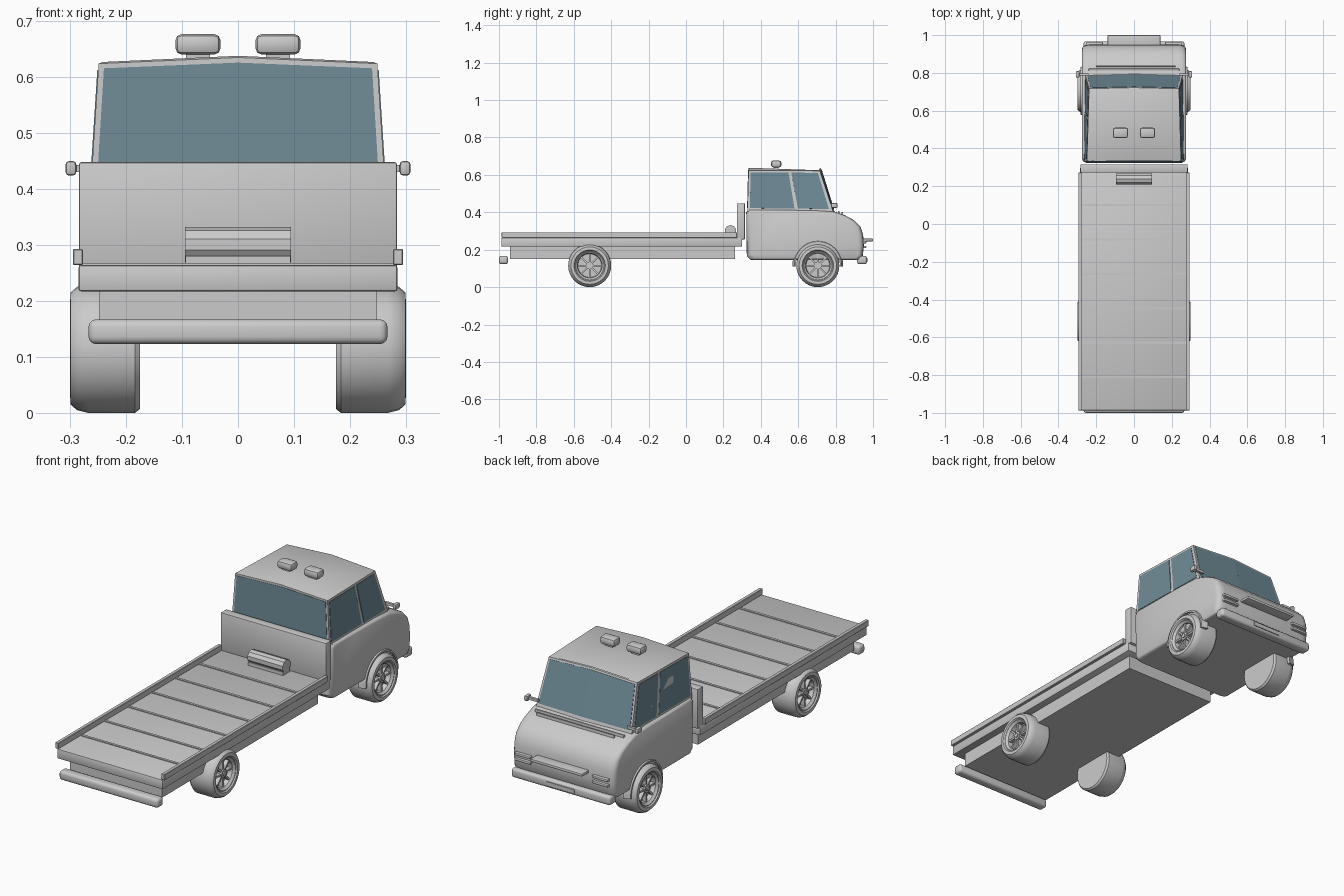
import bpy, bmesh, math
from mathutils import Vector, Matrix

if "Cube" in bpy.data.objects:
    bpy.data.objects.remove(bpy.data.objects["Cube"])

glass = bpy.data.materials.new("glass")
glass.diffuse_color = (0.16, 0.26, 0.31, 1)
glass.use_nodes = True
glass.node_tree.nodes["Principled BSDF"].inputs["Base Color"].default_value = glass.diffuse_color


def add(name, bm, smooth=True, mat=None):
    bmesh.ops.recalc_face_normals(bm, faces=bm.faces)
    me = bpy.data.meshes.new(name)
    bm.to_mesh(me)
    bm.free()
    ob = bpy.data.objects.new(name, me)
    bpy.context.collection.objects.link(ob)
    if mat:
        me.materials.append(mat)
    if smooth:
        bpy.ops.object.select_all(action='DESELECT')
        ob.select_set(True)
        bpy.context.view_layer.objects.active = ob
        bpy.ops.object.shade_smooth_by_angle(angle=math.radians(35))
    return ob


def box(name, x, y, z, bevel=0.0, segs=2):
    bm = bmesh.new()
    size = (x[1] - x[0], y[1] - y[0], z[1] - z[0])
    mid = (sum(x) / 2, sum(y) / 2, sum(z) / 2)
    bmesh.ops.create_cube(bm, size=1, matrix=Matrix.Translation(mid) @ Matrix.Diagonal((*size, 1)))
    if bevel:
        bmesh.ops.bevel(bm, geom=bm.edges[:], offset=bevel, segments=segs, profile=0.5, affect='EDGES')
    return add(name, bm)


def loft(name, rings, caps=True, closed=False):
    bm = bmesh.new()
    vs = [[bm.verts.new(p) for p in r] for r in rings]
    n = len(rings[0])
    pairs = list(zip(vs, vs[1:])) + ([(vs[-1], vs[0])] if closed else [])
    for a, b in pairs:
        for i in range(n):
            bm.faces.new((a[i], a[(i + 1) % n], b[(i + 1) % n], b[i]))
    if caps:
        bm.faces.new(vs[0])
        bm.faces.new(vs[-1])
    return add(name, bm)


def cylinder_x(name, x0, x1, y, z, r, n):
    ring = [(y + r * math.cos(2 * math.pi * (i + .5) / n), z + r * math.sin(2 * math.pi * (i + .5) / n)) for i in range(n)]
    return loft(name, [[(x, *p) for p in ring] for x in (x0, x1)])


# Flat bed, chassis and rear bumper
box("bed_deck", (-.285, .285), (-.987, .30), (.217, .264), .005)
box("chassis", (-.248, .248), (-.94, .262), (.15, .22))
box("rear_bumper", (-.267, .267), (-1, -.952), (.123, .167), .013, 3)
box("headboard", (-.284, .284), (.272, .315), (.255, .448), .004)
for i in range(6):
    y = -.81 + i * .182
    box("deck_strip", (-.278, .278), (y - .006, y + .006), (.26, .268))
for s in (-1, 1):
    box("side_rail", sorted((s * .277, s * .295)), (-.987, .272), (.264, .293), .002, 1)

# Winch drum
cylinder_x("winch_drum", -.095, .095, .238, .301, .031, 10)
box("winch_base", (-.094, .094), (.212, .264), (.26, .28))

# Cab lower body: side profile lofted across the width with rounded shoulders
profile = [(.345, .145), (.325, .165), (.322, .40), (.335, .416), (.50, .414), (.68, .412), (.79, .405),
           (.85, .384), (.90, .357), (.932, .325), (.947, .28), (.951, .22), (.945, .165), (.93, .145)]
stations = [(.236, 1), (.254, .993), (.266, .975), (.273, .95), (.276, .915)]
stations = [(-x, k) for x, k in reversed(stations)] + stations
loft("cab_body", [[(x, .62 + (y - .62) * k, .28 + (z - .28) * k) for y, z in profile] for x, k in stations])

# Cab upper shell with a gently peaked roof
LO = [(-.263, .328, .405), (0, .328, .405), (.263, .328, .405),
      (.258, .788, .400), (0, .795, .400), (-.258, .788, .400)]
HI = [(-.249, .334, .624), (0, .334, .635), (.249, .334, .624),
      (.238, .716, .622), (0, .722, .634), (-.238, .716, .622)]
roof = [(x * .97, .525 + (y - .525) * .97, z + .003) for x, y, z in HI]
loft("cab_upper", [LO, HI, roof])


# Window panes lie just proud of the shell; u, v are fractions across and up
def pane(name, a, b, c, d, u0, u1, v0, v1):
    a, b, c, d = map(Vector, (a, b, c, d))

    def at(u, v):
        return a.lerp(b, u).lerp(d.lerp(c, u), v)
    n = (b - a).cross(d - a).normalized()
    if n.dot((a + b) / 2 - Vector((0, .56, .5))) < 0:
        n = -n
    bm = bmesh.new()
    pts = [at(u0, v0), at(u1, v0), at(u1, v1), at(u0, v1)]
    lo, hi = [[bm.verts.new(p + n * k) for p in pts] for k in (-.004, .002)]
    bm.faces.new(hi)
    bm.faces.new(lo)
    for i in range(4):
        j = (i + 1) % 4
        bm.faces.new((lo[i], lo[j], hi[j], hi[i]))
    add(name, bm, False, glass)


for i, j, nm in ((0, 1, "rear_window"), (2, 1, "rear_window"), (3, 4, "windshield"), (5, 4, "windshield")):
    pane(nm, LO[i], LO[j], HI[j], HI[i], .04, 1, .08, .96)
for i, j in ((2, 3), (0, 5)):
    pane("rear_side_window", LO[i], LO[j], HI[j], HI[i], .03, .555, .08, .95)
    pane("front_side_window", LO[i], LO[j], HI[j], HI[i], .595, .96, .08, .95)

# Roof lights, mirrors, headlamp bars and wheel arch lips
for s in (-1, 1):
    box("roof_light", sorted((s * .031, s * .112)), (.455, .51), (.640, .677), .012)
    box("roof_light_foot", sorted((s * .05, s * .093)), (.47, .495), (.62, .645))
    box("mirror", sorted((s * .289, s * .308)), (.775, .81), (.424, .45), .006)
    box("mirror_arm", sorted((s * .24, s * .292)), (.786, .798), (.43, .443))
    for z in (.208, .234):
        box("headlamp_bar", sorted((s * .165, s * .252)), (.925, .964), (z, z + .013), .004)
    arch = []
    for k in range(17):
        t = math.pi * (k / 16 * 1.04 - .02)
        arch.append([(s * x, .705 + r * math.cos(t), .118 + r * math.sin(t))
                     for x, r in ((.25, .118), (.283, .118), (.283, .126), (.25, .136))])
    loft("wheel_arch", arch)

# Front bumper, plate, grille shelf and windscreen cowl
box("front_bumper", (-.267, .267), (.915, .967), (.123, .167), .012, 3)
box("bumper_plate", (-.075, .075), (.95, .971), (.135, .155))
box("grille_shelf", (-.14, .14), (.93, 1), (.245, .259), .004)
box("cowl_strip", (-.24, .24), (.812, .822), (.385, .407), .003)
box("wiper", (-.20, .22), (.832, .839), (.38, .402), .002)

# Wheels: lathed tyre and rim, hub and eight spokes
tyre = [(.02, .175), (.108, .175), (.115, .184), (.115, .268), (.110, .288), (.100, .299), (.084, .30),
        (.079, .294), (.076, .294), (.066, .284), (.063, .262), (.02, .262)]
N = 32
for s in (-1, 1):
    for y0, end in ((-.515, "rear"), (.705, "front")):
        c = Vector((0, y0, .115))
        loft(end + "_wheel", [[c + Vector((s * x, r * math.cos(2 * math.pi * i / N), r * math.sin(2 * math.pi * i / N)))
                               for i in range(N)] for r, x in tyre])
        cylinder_x(end + "_hub", s * .255, s * .286, y0, .115, .02, 16)
        cylinder_x(end + "_hub_cap", s * .28, s * .291, y0, .115, .011, 12)
        bm = bmesh.new()
        for k in range(8):
            m = (Matrix.Translation(c + Vector((s * .271, 0, 0))) @ Matrix.Rotation(k * math.pi / 4, 4, 'X')
                 @ Matrix.Translation((0, .041, 0)) @ Matrix.Diagonal((.02, .054, .009, 1)))
            bmesh.ops.create_cube(bm, size=1, matrix=m)
        add(end + "_spokes", bm, False)
